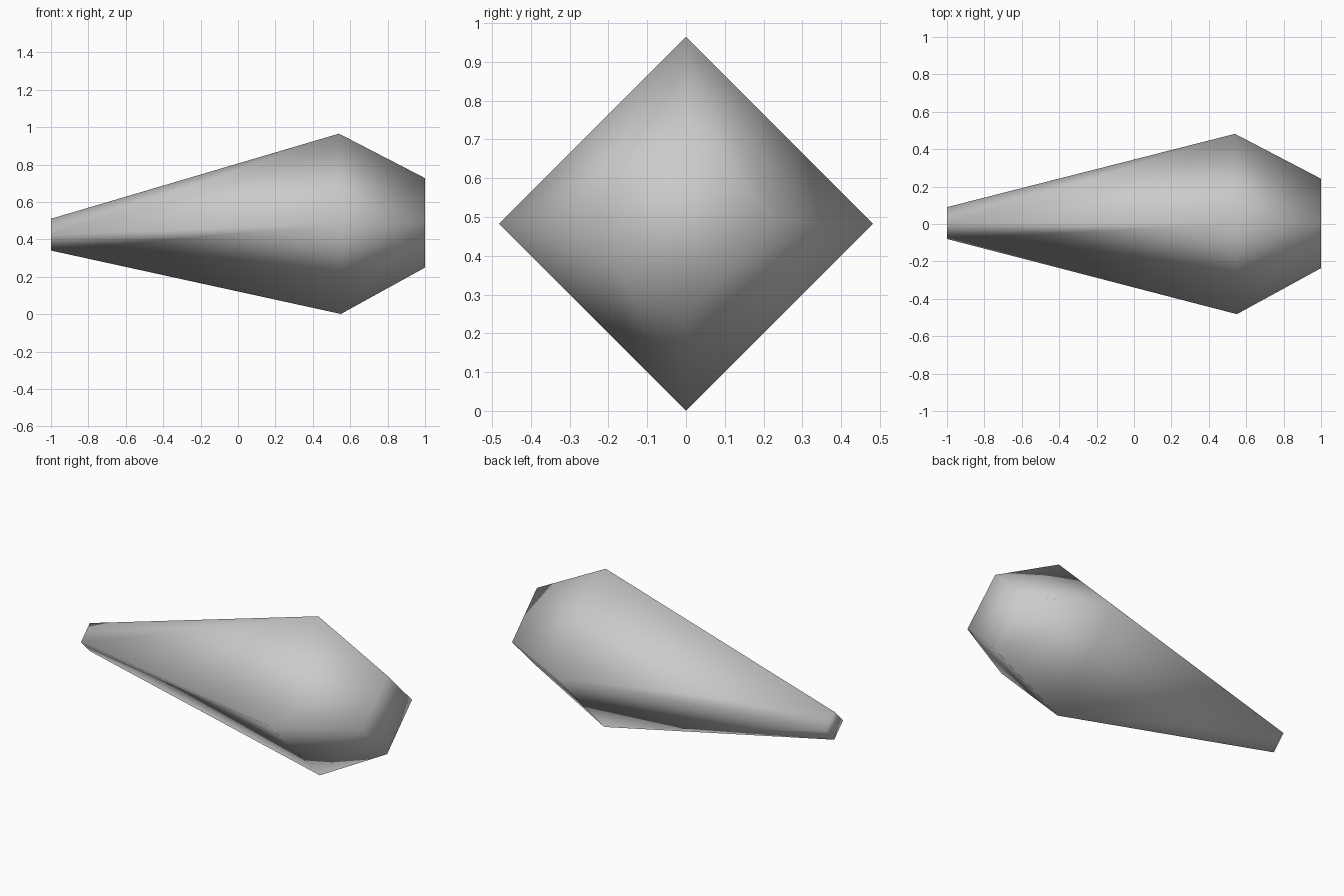
import bpy, bmesh

if "Cube" in bpy.data.objects:
    bpy.data.objects.remove(bpy.data.objects["Cube"])

# One plain grey colour
grey = bpy.data.materials.new("stone grey")
grey.diffuse_color = (0.6, 0.6, 0.6, 1)
grey.use_nodes = True
grey.node_tree.nodes["Principled BSDF"].inputs["Base Color"].default_value = grey.diffuse_color

# Diamond sections: x of top/back, x of bottom/front, centre y, centre z, half size
sections = [
    (-1.00, -1.00, 0.005, 0.425, 0.085),   # narrow end
    (0.54, 0.55, 0.0, 0.483, 0.482),       # widest girdle, slightly tilted
    (1.00, 1.00, 0.003, 0.488, 0.239),     # blunt end
]

bm = bmesh.new()
rings = []
for x_up, x_low, cy, cz, r in sections:
    rings.append([bm.verts.new(p) for p in (
        (x_low, cy - r, cz), (x_up, cy, cz + r),
        (x_up, cy + r, cz), (x_low, cy, cz - r))])

# Sides and end caps
for a, b in zip(rings, rings[1:]):
    for i in range(4):
        j = (i + 1) % 4
        bm.faces.new((a[i], a[j], b[j], b[i]))
bm.faces.new(rings[0])
bm.faces.new(rings[-1])
bmesh.ops.recalc_face_normals(bm, faces=bm.faces[:])
for f in bm.faces:
    f.smooth = True     # the whole crystal is softly shaded, ends included

mesh = bpy.data.meshes.new("tapered_crystal")
bm.to_mesh(mesh)
bm.free()
mesh.materials.append(grey)
crystal = bpy.data.objects.new("tapered_crystal", mesh)
bpy.context.collection.objects.link(crystal)
